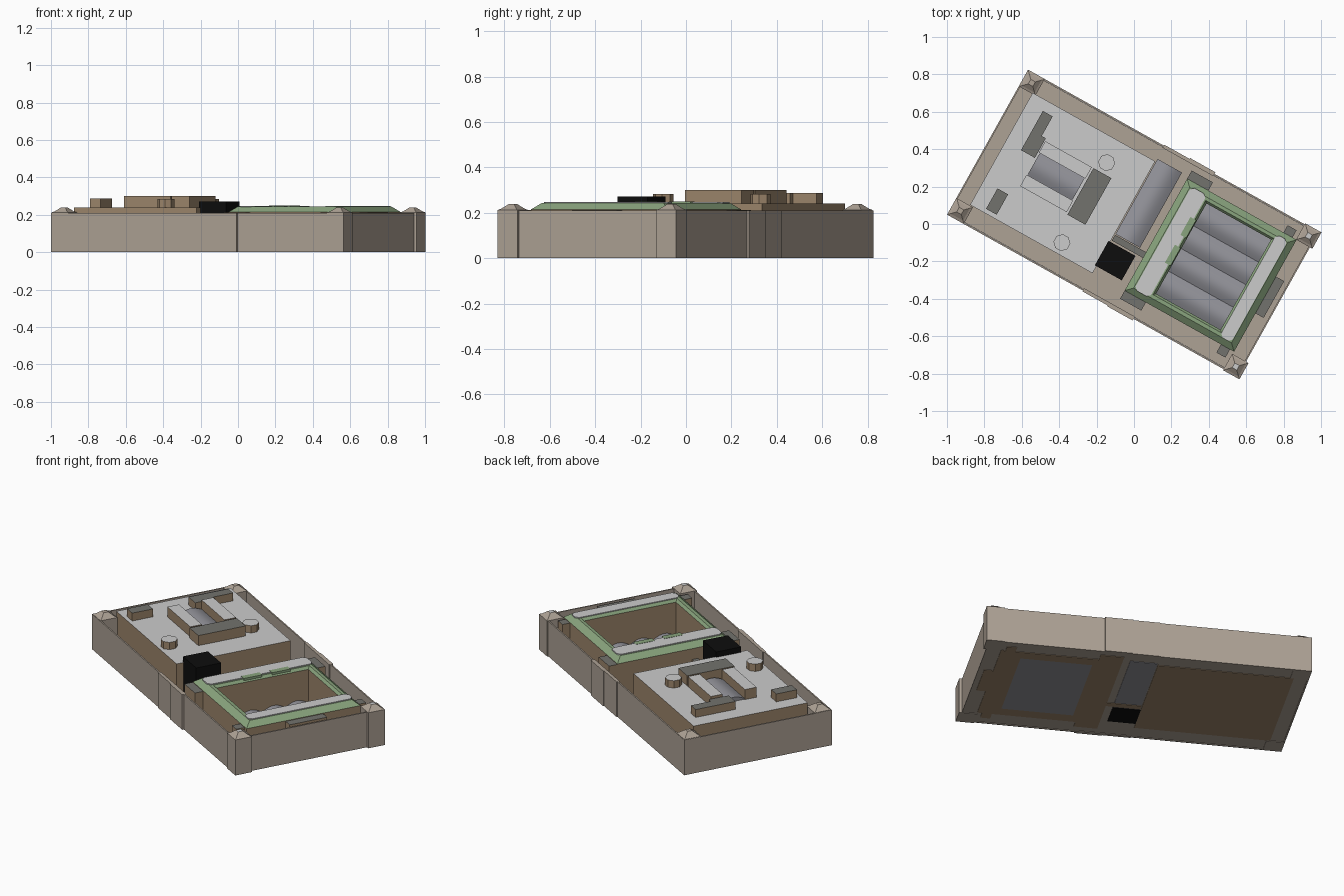
import bpy, bmesh, math

old = bpy.data.objects.get("Cube")
if old:
    bpy.data.objects.remove(old, do_unlink=True)

TURN = math.radians(-29.2)


def material(name, r, g, b):
    m = bpy.data.materials.new(name)
    m.use_nodes = True
    m.diffuse_color = (r, g, b, 1)
    m.node_tree.nodes["Principled BSDF"].inputs["Base Color"].default_value = (r, g, b, 1)
    return m


TAN = material("tan stone", 0.42, 0.36, 0.30)
BROWN = material("brown wall", 0.34, 0.24, 0.15)
PALE = material("pale grey roof", 0.60, 0.60, 0.60)
GLASS = material("blue grey vault", 0.29, 0.29, 0.32)
DARK = material("dark grey roof", 0.17, 0.17, 0.155)
GREEN = material("green roof", 0.25, 0.37, 0.205)
BLACK = material("black", 0.004, 0.004, 0.004)


def finish(name, bm, mats):
    bmesh.ops.recalc_face_normals(bm, faces=bm.faces)
    mesh = bpy.data.meshes.new(name)
    bm.to_mesh(mesh)
    bm.free()
    for m in mats:
        mesh.materials.append(m)
    ob = bpy.data.objects.new(name, mesh)
    ob.rotation_euler.z = TURN
    bpy.context.collection.objects.link(ob)
    return ob


def rect(u0, u1, v0, v1, inset=0):
    a, b, c, d = u0 + inset, u1 - inset, v0 + inset, v1 - inset
    return [(a, c), (b, c), (b, d), (a, d)]


def stack(name, levels, mats, closed=False, segment_mats=None):
    """Skin outlines one above the other; closed makes a hollow ring."""
    bm = bmesh.new()
    loops = [[bm.verts.new((u, v, z)) for u, v in pts] for pts, z in levels]
    n = len(loops[0])
    for k in range(len(loops) if closed else len(loops) - 1):
        a, b = loops[k], loops[(k + 1) % len(loops)]
        for i in range(n):
            j = (i + 1) % n
            f = bm.faces.new((a[i], a[j], b[j], b[i]))
            f.material_index = segment_mats[k] if segment_mats else 0
    if not closed:
        bm.faces.new(loops[0])
        bm.faces.new(loops[-1]).material_index = len(mats) - 1
    return finish(name, bm, mats)


def box(name, u0, u1, v0, v1, z0, z1, side, top=None):
    r = rect(u0, u1, v0, v1)
    return stack(name, [(r, z0), (r, z1)], [side, top] if top else [side])


def vault(name, u0, u1, v0, v1, z0, z1, rise, humps=1, across_v=True):
    """Solid block whose top is a row of shallow barrel vaults."""
    bm = bmesh.new()
    lo, hi = (v0, v1) if across_v else (u0, u1)
    ends = (u0, u1) if across_v else (v0, v1)
    steps = 10
    prof = [(lo, z0)]
    for i in range(humps * steps + 1):
        t = i / (humps * steps)
        prof.append((lo + (hi - lo) * t, z1 + rise * abs(math.sin(math.pi * humps * t))))
    prof.append((hi, z0))
    rows = [[bm.verts.new((e, p, z) if across_v else (p, e, z)) for p, z in prof] for e in ends]
    n = len(prof)
    for i in range(n):
        j = (i + 1) % n
        bm.faces.new((rows[0][i], rows[0][j], rows[1][j], rows[1][i]))
    for row in rows:
        bm.faces.new(row)
    ob = finish(name, bm, [GLASS])
    bpy.ops.object.select_all(action='DESELECT')
    ob.select_set(True)
    bpy.context.view_layer.objects.active = ob
    bpy.ops.object.shade_smooth_by_angle(angle=math.radians(30))


# Yard floor and perimeter wall
box("yard_floor", -0.89, 0.875, -0.435, 0.435, 0.003, 0.012, TAN)
outer = rect(-0.897, 0.882, -0.444, 0.444)
inner = rect(-0.897, 0.882, -0.444, 0.444, 0.008)
stack("perimeter_wall", [(outer, 0), (outer, 0.21), (inner, 0.21), (inner, 0)], [TAN], closed=True)

# Wall piers and corner towers
for s, side in ((-1, "right"), (1, "left")):
    for u0, u1, d in ((-0.065, 0.09, 0.449), (0.09, 0.245, 0.454)):
        box("wall_pier_" + side, u0, u1, *sorted((s * 0.43, s * d)), 0, 0.21, TAN)
    for u0, u1, d in ((-0.895, -0.795, 0.442), (0.797, 0.897, 0.45)):
        base = rect(u0, u1, *sorted((s * (d - 0.1), s * d)))
        v0, v1 = sorted((s * (d - 0.1), s * d))
        step = rect(u0, u1, v0, v1, 0.012)
        cap = rect(u0, u1, v0, v1, 0.036)
        mats = [TAN, PALE] if u0 > 0 else [TAN]
        stack("corner_tower_" + side, [(base, 0), (base, 0.212), (step, 0.218), (cap, 0.238)], mats)

# Solid hall with its rooftop blocks
box("hall", -0.815, -0.065, -0.338, 0.348, 0, 0.24, BROWN, PALE)
blocks = [
    ("rear_block", -0.72, -0.66, 0.05, 0.29, 0.287, DARK),
    ("rear_block_step", -0.66, -0.635, 0.05, 0.17, 0.287, DARK),
    ("corner_block", -0.73, -0.665, -0.315, -0.19, 0.287, DARK),
    ("front_block", -0.335, -0.225, -0.13, 0.155, 0.30, DARK),
    ("skylight_bar_right", -0.63, -0.345, -0.12, -0.05, 0.30, PALE),
    ("skylight_bar_left", -0.63, -0.345, 0.085, 0.155, 0.30, PALE),
]
for name, u0, u1, v0, v1, z, top in blocks:
    box(name, u0, u1, v0, v1, 0.235, z, BROWN, top)
vault("skylight", -0.625, -0.35, -0.05, 0.085, 0.235, 0.245, 0.02)

# Small eight-sided vents
for name, v in (("vent_right", -0.275), ("vent_left", 0.215)):
    h, c = 0.042, 0.017
    outline = [(-h, -c), (-c, -h), (c, -h), (h, -c), (h, c), (c, h), (-c, h), (-h, c)]
    pts = [(u - 0.288, w + v) for u, w in outline]
    stack(name, [(pts, 0.235), (pts, 0.283)], [BROWN, PALE])

# Passage between the buildings
vault("passage_vault", -0.06, 0.09, -0.095, 0.365, 0, 0.03, 0.025, across_v=False)
box("passage_step", -0.06, 0.13, -0.135, -0.1, 0, 0.15, BROWN, DARK)
box("black_block", -0.075, 0.09, -0.295, -0.145, -0.0, 0.272, BLACK)

# Courtyard building: brown walls carrying a hipped green roof
edge = (0.13, 0.80, -0.335, 0.35)
court = (0.285, 0.68, -0.268, 0.285)
stack("courtyard_building", [
    (rect(*edge), 0), (rect(*edge), 0.215),
    (rect(*edge, inset=0.035), 0.243),
    (rect(*court, inset=-0.012), 0.243),
    (rect(*court), 0.228), (rect(*court), 0),
], [BROWN, GREEN], closed=True, segment_mats=[0, 1, 1, 1, 0, 0])
vault("courtyard_vaults", 0.285, 0.68, -0.268, 0.285, 0, 0.03, 0.025, humps=4)


# Pale roof strips with clipped ends
def strip(name, u0, u1, v0, v1):
    c = 0.018
    pts = [(u0, v0 + c), (u0 + c, v0), (u1 - c, v0), (u1, v0 + c),
           (u1, v1 - c), (u1 - c, v1), (u0 + c, v1), (u0, v1 - c)]
    stack(name, [(pts, 0.241), (pts, 0.248)], [PALE])


strip("roof_strip_inner", 0.17, 0.265, -0.305, 0.325)
strip("roof_strip_outer", 0.692, 0.762, -0.30, 0.325)
for v in (-0.10, 0.07):
    box("roof_notch", 0.245, 0.28, v, v + 0.11, 0.236, 0.2495, GREEN)

# Low annexes around the courtyard building
annexes = [
    ("annex_left", 0.13, 0.26, 0.34, 0.40),
    ("annex_right", 0.13, 0.26, -0.385, -0.325),
    ("annex_end", 0.79, 0.85, -0.10, 0.125),
    ("annex_small_left", 0.72, 0.775, 0.34, 0.395),
    ("annex_small_right", 0.72, 0.775, -0.385, -0.325),
]
for name, u0, u1, v0, v1 in annexes:
    box(name, u0, u1, v0, v1, 0, 0.212, BROWN, DARK)
